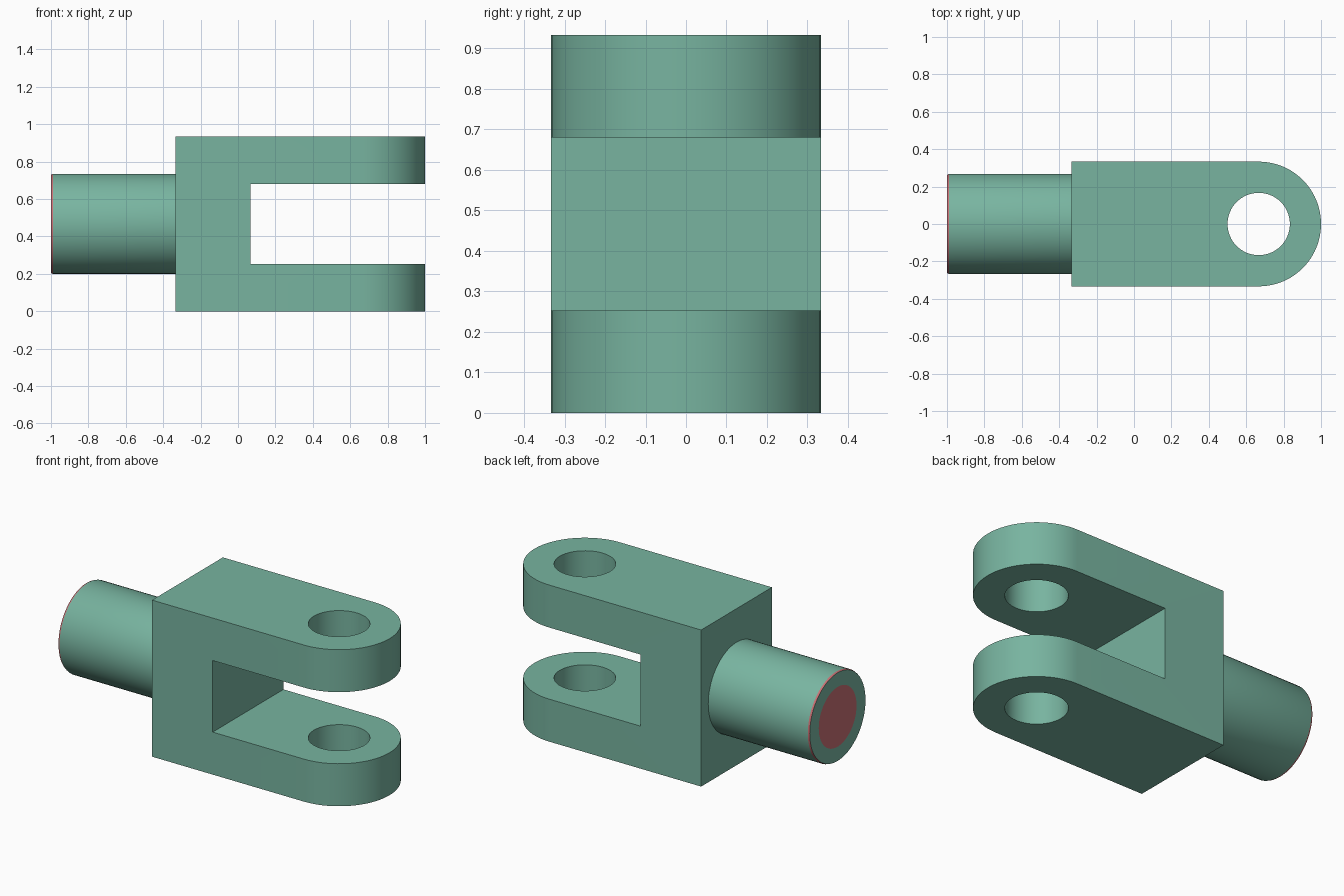
import bpy, bmesh, math
from mathutils import Matrix

if "Cube" in bpy.data.objects:
    bpy.data.objects.remove(bpy.data.objects["Cube"])

R = 1 / 3          # half width of the fork, radius of the rounded ends
H = 0.9333         # fork height
SHANK_R = 0.2667
HOLE_X = 2 / 3


def material(name, srgb):
    m = bpy.data.materials.new(name)
    lin = [((c / 255 + 0.055) / 1.055) ** 2.4 for c in srgb]
    m.diffuse_color = (*lin, 1)
    m.use_nodes = True
    m.node_tree.nodes["Principled BSDF"].inputs["Base Color"].default_value = m.diffuse_color
    return m


green = material("sage green", (120, 180, 160))
red = material("muted red", (200, 112, 116))


def make(name, bm, mats=()):
    bmesh.ops.recalc_face_normals(bm, faces=bm.faces[:])
    me = bpy.data.meshes.new(name)
    bm.to_mesh(me)
    bm.free()
    ob = bpy.data.objects.new(name, me)
    bpy.context.collection.objects.link(ob)
    for m in mats:
        me.materials.append(m)
    return ob


def smooth(ob):
    bpy.ops.object.select_all(action='DESELECT')
    bpy.context.view_layer.objects.active = ob
    ob.select_set(True)
    bpy.ops.object.shade_smooth_by_angle(angle=math.radians(30))


# Fork body: round-ended outline extruded upwards
bm = bmesh.new()
pts = [(-R, R), (-R, -R)]
for i in range(49):
    a = -math.pi / 2 + math.pi * i / 48
    pts.append((HOLE_X + R * math.cos(a), R * math.sin(a)))
face = bm.faces.new([bm.verts.new((x, y, 0)) for x, y in pts])
ext = bmesh.ops.extrude_face_region(bm, geom=[face])
bmesh.ops.translate(bm, vec=(0, 0, H),
                    verts=[v for v in ext["geom"] if isinstance(v, bmesh.types.BMVert)])
fork = make("fork", bm, [green])

# Cutters: slot between the arms and the pin hole through both
bm = bmesh.new()
bmesh.ops.create_cube(bm, size=1, matrix=Matrix.Translation((0.0667 + 0.75, 0, H / 2))
                      @ Matrix.Diagonal((1.5, 1, 0.4267, 1)))
slot = make("slot_cutter", bm, [green])
bm = bmesh.new()
bmesh.ops.create_cone(bm, cap_ends=True, segments=64, radius1=R / 2, radius2=R / 2,
                      depth=2, matrix=Matrix.Translation((HOLE_X, 0, H / 2)))
hole = make("pin_hole_cutter", bm, [green])

bpy.context.view_layer.objects.active = fork
for cutter in (slot, hole):
    mod = fork.modifiers.new("cut", 'BOOLEAN')
    mod.operation, mod.solver, mod.object = 'DIFFERENCE', 'EXACT', cutter
    bpy.ops.object.modifier_apply(modifier=mod.name)
for cutter in (slot, hole):
    bpy.data.objects.remove(cutter)
smooth(fork)

# Shank: rings along x, with a red rim and a red disc on the end face
SEG = 64
rings = [(-R, SHANK_R), (-0.99, SHANK_R), (-1, SHANK_R - 0.004), (-1, 0.178)]
ring_mats = [0, 1, 0]
bm = bmesh.new()
loops = []
for x, r in rings:
    loops.append([bm.verts.new((x, r * math.cos(2 * math.pi * i / SEG),
                                H / 2 + r * math.sin(2 * math.pi * i / SEG)))
                  for i in range(SEG)])
for a, b, m in zip(loops, loops[1:], ring_mats):
    for i in range(SEG):
        j = (i + 1) % SEG
        bm.faces.new((a[i], a[j], b[j], b[i])).material_index = m
bm.faces.new(loops[0])
bm.faces.new(loops[-1]).material_index = 1
smooth(make("shank", bm, [green, red]))
